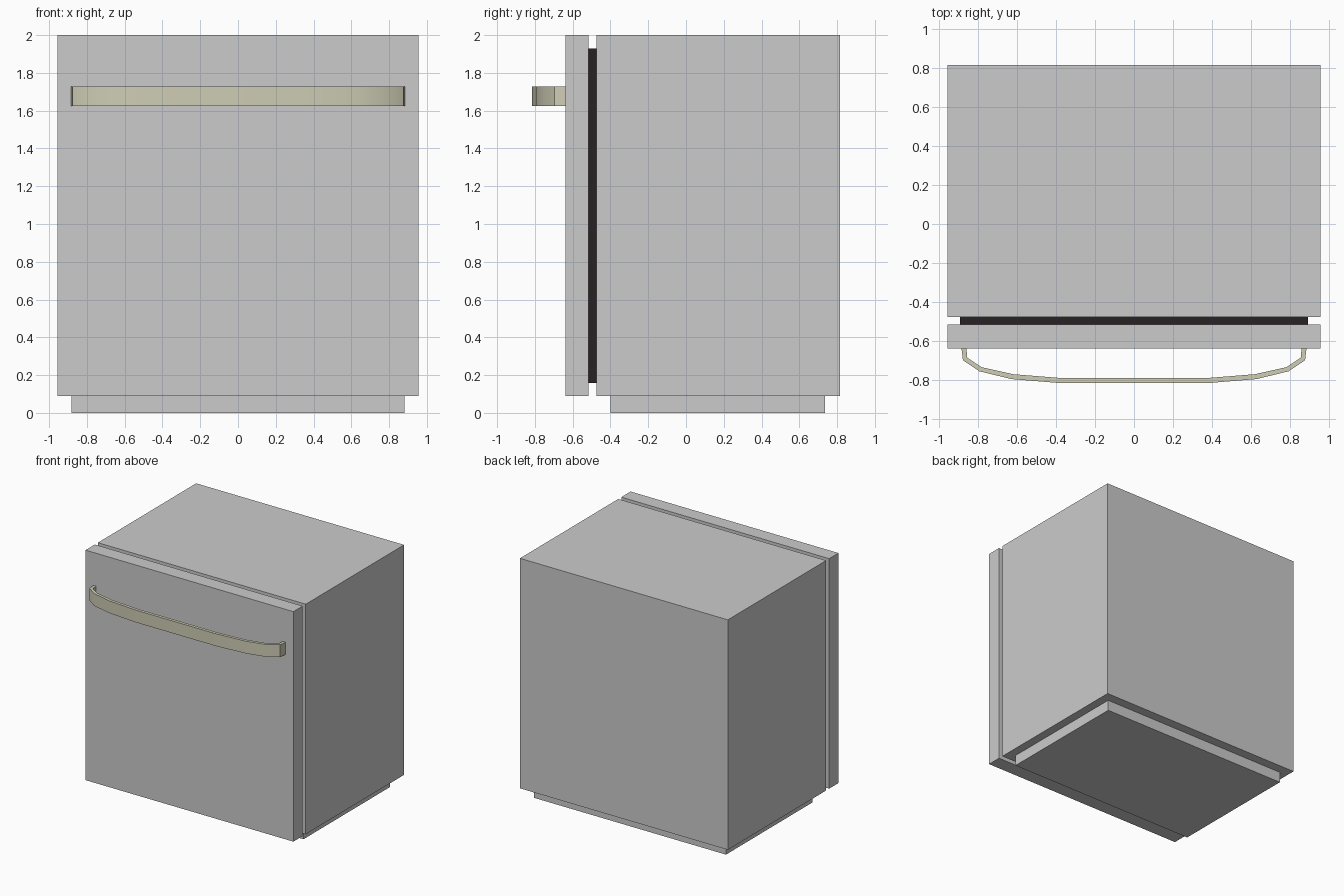
import bpy, bmesh

if "Cube" in bpy.data.objects:
    bpy.data.objects.remove(bpy.data.objects["Cube"])


def material(name, rgb):
    m = bpy.data.materials.new(name)
    m.diffuse_color = (*rgb, 1)
    m.use_nodes = True
    m.node_tree.nodes["Principled BSDF"].inputs["Base Color"].default_value = m.diffuse_color
    return m


def box(name, x, y, z, mat=None):
    """Box symmetric in x (half width), with y and z given as (min, max)."""
    bpy.ops.mesh.primitive_cube_add(size=1)
    ob = bpy.context.object
    ob.name = name
    ob.location = (0, sum(y) / 2, sum(z) / 2)
    ob.scale = (2 * x, y[1] - y[0], z[1] - z[0])
    bpy.ops.object.transform_apply(location=True, rotation=True, scale=True)
    if mat:
        ob.data.materials.append(mat)
    return ob


rubber = material("dark_rubber", (0.02, 0.016, 0.016))
metal = material("warm_metal", (0.62, 0.61, 0.46))

# Cabinet, plinth, door and the seal between cabinet and door
box("cabinet", 0.955, (-0.475, 0.815), (0.09, 2.0))
box("plinth", 0.882, (-0.40, 0.735), (0.0, 0.09))
box("door", 0.955, (-0.637, -0.515), (0.09, 2.0))
box("door_seal", 0.89, (-0.515, -0.475), (0.157, 1.93), rubber)

# Bowed handle: outer and inner half outlines, mirrored and extruded upward
outer = [(-0.883, -0.637), (-0.876, -0.697), (-0.792, -0.754),
         (-0.627, -0.794), (-0.37, -0.815)]
inner = [(-0.857, -0.637), (-0.855, -0.683), (-0.78, -0.733),
         (-0.619, -0.769), (-0.368, -0.789)]


def mirrored(half):
    return half + [(-x, y) for x, y in reversed(half)]


bm = bmesh.new()
rows = []
for z in (1.625, 1.727):
    for path in (mirrored(outer), mirrored(inner)):
        rows.append([bm.verts.new((x, y, z)) for x, y in path])
ring = [rows[0], rows[1], rows[3], rows[2]]
n = len(rows[0])
for a, b in zip(ring, ring[1:] + ring[:1]):
    for i in range(n - 1):
        bm.faces.new((a[i], a[i + 1], b[i + 1], b[i]))
for i in (0, n - 1):
    bm.faces.new([r[i] for r in ring])
bmesh.ops.recalc_face_normals(bm, faces=bm.faces)
mesh = bpy.data.meshes.new("handle")
bm.to_mesh(mesh)
bm.free()
mesh.materials.append(metal)
handle = bpy.data.objects.new("handle", mesh)
bpy.context.collection.objects.link(handle)
bpy.ops.object.select_all(action='DESELECT')
handle.select_set(True)
bpy.context.view_layer.objects.active = handle
bpy.ops.object.shade_smooth_by_angle()
